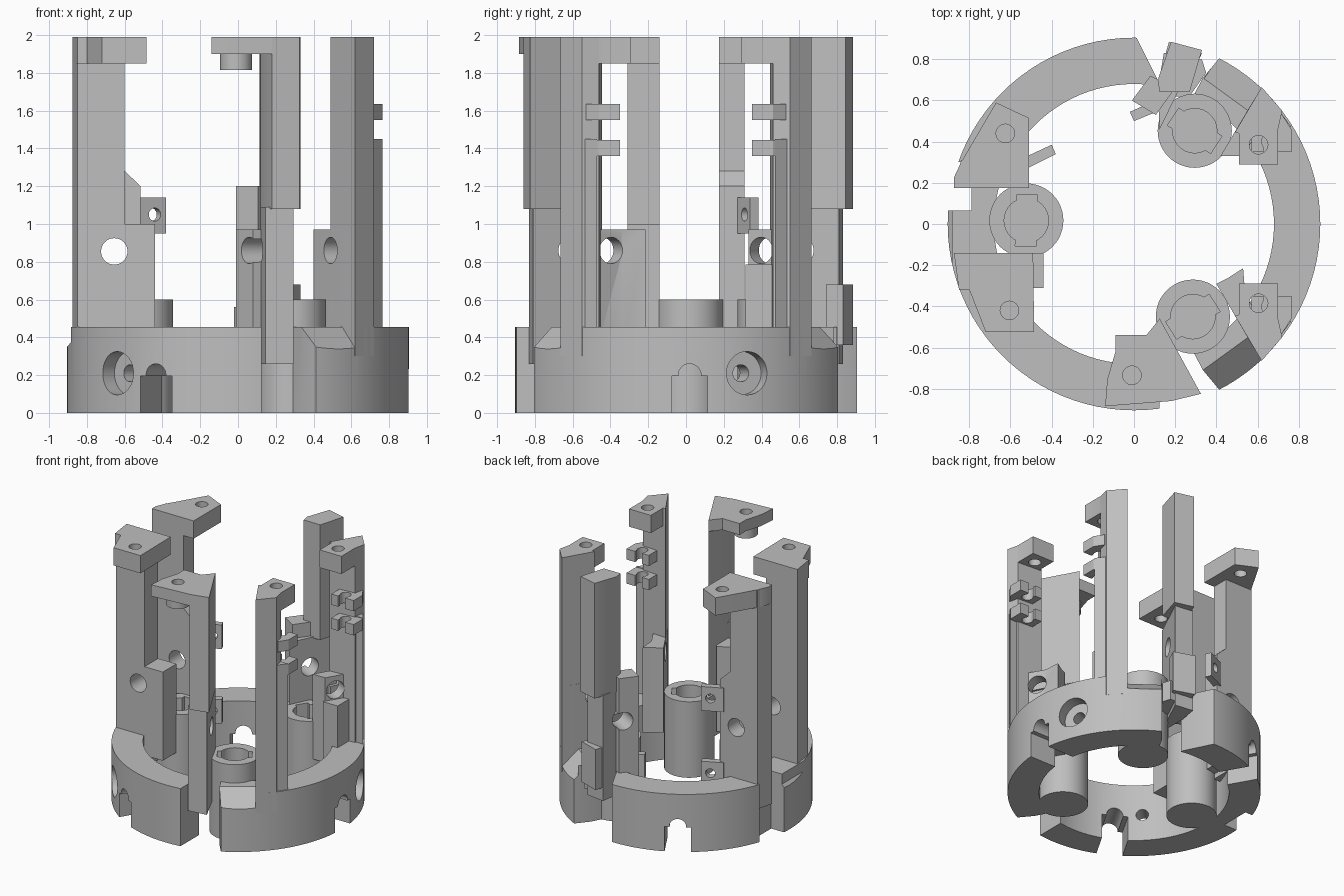
import bpy, bmesh, math
from mathutils import Matrix, Vector

if "Cube" in bpy.data.objects:
    bpy.data.objects.remove(bpy.data.objects["Cube"])

grey = bpy.data.materials.new("matte grey")
grey.use_nodes = True
grey.diffuse_color = (0.52, 0.52, 0.52, 1)
grey.node_tree.nodes["Principled BSDF"].inputs["Base Color"].default_value = (0.52, 0.52, 0.52, 1)

RING_TOP, TOP, CAP = 0.455, 1.99, 1.85


def finish(name, bm):
    bmesh.ops.recalc_face_normals(bm, faces=bm.faces)
    mesh = bpy.data.meshes.new(name)
    bm.to_mesh(mesh)
    bm.free()
    mesh.materials.append(grey)
    obj = bpy.data.objects.new(name, mesh)
    bpy.context.collection.objects.link(obj)
    return obj


def prism(name, pts, lo, hi, axis="Z", turn=0):
    """Extrude an outline along z, or an x-z outline along y, then turn about z."""
    bm = bmesh.new()
    place = (lambda a, b, h: (a, b, h)) if axis == "Z" else (lambda a, b, h: (a, h, b))
    face = bm.faces.new([bm.verts.new(place(a, b, lo)) for a, b in pts])
    out = bmesh.ops.extrude_face_region(bm, geom=[face])
    moved = [v for v in out["geom"] if isinstance(v, bmesh.types.BMVert)]
    bmesh.ops.translate(bm, verts=moved, vec=Vector(place(0, 0, hi - lo)))
    bmesh.ops.rotate(bm, verts=bm.verts, matrix=Matrix.Rotation(math.radians(turn), 3, "Z"))
    return finish(name, bm)


def box(name, x0, x1, y0, y1, z0, z1, turn=0):
    return prism(name, [(x0, y0), (x1, y0), (x1, y1), (x0, y1)], z0, z1, turn=turn)


def rod(name, centre, r, length, direction=(0, 0, 1), sides=32):
    bm = bmesh.new()
    spin = Vector(direction).to_track_quat("Z", "Y").to_matrix().to_4x4()
    bmesh.ops.create_cone(bm, cap_ends=True, segments=sides, radius1=r, radius2=r,
                          depth=length, matrix=Matrix.Translation(centre) @ spin)
    return finish(name, bm)


def cut(targets, *cutters):
    for cutter in cutters:
        for target in targets:
            mod = target.modifiers.new("cut", "BOOLEAN")
            mod.operation, mod.solver, mod.object = "DIFFERENCE", "EXACT", cutter
            bpy.context.view_layer.objects.active = target
            bpy.ops.object.modifier_apply(modifier=mod.name)
        bpy.data.objects.remove(cutter)


def flip(pts, side):
    return [(x, y * side) for x, y in pts]


def polar(r, deg, z):
    a = math.radians(deg)
    return Vector((r * math.cos(a), r * math.sin(a), z))


# Base ring with its bore
ring = rod("base_ring", (0, 0, RING_TOP / 2), 0.905, RING_TOP, sides=96)
cut([ring], rod("bore", (0, 0, 0.2), 0.68, 1, sides=96))

# Cable notches under the ring, each with a round hole
for deg in (0, 120, 240):
    cut([ring], box("notch", 0.5, 1, -0.075, 0.115, -0.1, 0.195, turn=deg),
        rod("notch_hole", polar(0.8, deg + 1.4, 0.2), 0.06, 0.5, polar(1, deg, 0)))

# Counterbored screw holes
for deg in (21, 225):
    cut([ring], rod("counterbore", polar(0.91, deg, 0.21), 0.115, 0.2, polar(1, deg, 0)),
        rod("screw_hole", polar(0.8, deg, 0.21), 0.045, 0.5, polar(1, deg, 0)))

# Slots, sloped shoulders and the left edge chamfer in the ring
gap_end = [(0.53, 0.95), (0.41, 0.8), (0.335, 0.71), (0.25, 0.55)]
slope = [(0.77, 0.456), (0.95, 0.3), (0.95, 0.6), (0.77, 0.6)]
for side, gap_start in ((-1, [(0.125, 0.5), (0.125, 0.95)]), (1, [(0.13, 0.5), (0.12, 0.69), (-0.01, 0.95)])):
    cut([ring], prism("slot", flip(gap_start + gap_end, side), -0.1, 0.6),
        prism("shoulder", slope, -0.15, 0.14, axis="Y", turn=54 * side))
cut([ring], box("left_slot", -1, -0.79, 0.065, 0.3, -0.1, 0.6),
    prism("left_chamfer", [(-0.883, 0.5), (-0.883, 0.375), (-0.95, 0.3), (-0.95, 0.5)], -0.25, 0.3, axis="Y"))

# Keyed cups, the key slot lying across the radius
for name, x, y in (("left_cup", -0.523, 0.017), ("back_cup", 0.295, 0.453), ("front_cup", 0.286, -0.45)):
    cup = rod(name, (x, y, 0.3), 0.18, 0.6, sides=48)
    r = math.hypot(x, y)
    cut([cup], rod("cup_bore", (x, y, 0.4), 0.108, 0.6),
        box("key", r - 0.05, r + 0.05, -0.125, 0.125, 0.1, 0.7, turn=math.degrees(math.atan2(y, x))))

# Left pair of pillars
left_parts = [
    prism("left_pillar_front", [(-0.875, -0.14), (-0.6, -0.14), (-0.6, -0.31), (-0.85, -0.31)], 0.2, TOP),
    prism("left_pillar_back", [(-0.875, 0.175), (-0.6, 0.175), (-0.6, 0.31), (-0.84, 0.31)], 0.26, TOP),
    box("left_block_front", -0.62, -0.44, -0.31, -0.14, 0.3, 1.0),
    prism("left_block_back", [(-0.62, 0.3), (-0.515, 0.3), (-0.515, 1.2), (-0.6, 1.28), (-0.62, 1.28)],
          0.175, 0.31, axis="Y"),
]
cut(left_parts, rod("cross_hole", (-0.655, 0, 0.855), 0.07, 1.2, (0, 1, 0)))
front_cap = prism("left_cap_front", [(-0.875, -0.14), (-0.49, -0.14), (-0.485, -0.525), (-0.72, -0.525),
                                     (-0.8, -0.32), (-0.85, -0.32)], CAP, TOP)
cut([front_cap], rod("hole", (-0.605, -0.42, 1.9), 0.045, 1))
back_cap = prism("left_cap_back", [(-0.875, 0.175), (-0.51, 0.175), (-0.51, 0.515), (-0.67, 0.59),
                                   (-0.84, 0.3), (-0.875, 0.225)], CAP, TOP)
cut([back_cap], rod("hole", (-0.625, 0.44, 1.9), 0.045, 1))

# Front and back pillar pairs, mirrored
plate_low = [(0.295, -0.81), (0.145, -0.83), (0.12, -0.68), (0.12, -0.55), (0.125, -0.46)]
inner_block = [(0.106, -0.53), (-0.01, -0.6), (0.08, -0.72), (0.2, -0.66)]
post = [(0.49, -0.445), (0.62, -0.665), (0.72, -0.55), (0.7, -0.46)]
rib = [(0.66, -0.47), (0.765, -0.47), (0.68, -0.585), (0.62, -0.6)]
post_cap = [(0.51, -0.29), (0.7, -0.29), (0.7, -0.46), (0.72, -0.55), (0.62, -0.665), (0.49, -0.445),
            (0.51, -0.44)]
bracket_end = {1: [(0.4, -0.29), (0.46, -0.26), (0.53, -0.215), (0.54, -0.34)],
               -1: [(0.42, -0.33), (0.53, -0.33)]}
for name, side in (("front", 1), ("back", -1)):
    parts = [
        prism(name + "_plate_lower", flip(plate_low, side), 0.26, 1.09),
        prism(name + "_plate_block", flip(inner_block, side), 0.3, 1.2 if side < 0 else 0.97),
        prism(name + "_post", flip(post, side), 0.3, TOP),
        prism(name + "_post_rib", flip(rib, side), 0.345, 1.45),
        prism(name + "_post_bracket",
              flip(bracket_end[side] + [(0.62, -0.48), (0.6, -0.63), (0.57, -0.583)], side), 0.3, 0.97),
    ]
    cut(parts, rod("cross_hole", (0.285, -0.563 * side, 0.86), 0.07, 1.2, (0.866, 0.5 * side, 0)))
    cap = prism(name + "_post_cap", flip(post_cap, side), CAP, TOP)
    cut([cap], rod("hole", (0.605, -0.385 * side, 1.9), 0.045, 1))
    # Hooked clips on the post
    for z in (1.36, 1.55):
        clip = prism(name + "_clip", flip([(0.57, -0.35), (0.765, -0.35), (0.765, -0.46), (0.72, -0.53),
                                           (0.57, -0.53)], side), z, z + 0.085)
        cut([clip], rod("clip_hole", (0.66, -0.4 * side, z), 0.04, 1),
            prism("clip_mouth", flip([(0.63, -0.3), (0.69, -0.3), (0.69, -0.4), (0.63, -0.4)], side), 1, 2))
box("back_bracket_step", 0.52, 0.65, 0.315, 0.48, 0.3, 0.785)

# Upper plates of the front and back pairs
prism("front_plate_upper", [(0.325, -0.825), (0.18, -0.86), (0.12, -0.68), (0.12, -0.55), (0.125, -0.46)],
      1.08, TOP)
prism("back_plate_upper", [(0.33, 0.845), (0.18, 0.885), (0.115, 0.7), (0.125, 0.64), (0.27, 0.64)], 1.08, TOP)
prism("back_foot", [(0.33, 0.83), (0.17, 0.885), (0.14, 0.78), (0.29, 0.74)], 0.36, 0.68)
prism("back_web", [(0.2, 0.62), (0.27, 0.62), (0.35, 0.735), (0.33, 0.8), (0.2, 0.8)], 0.3, RING_TOP)

# Front cap with its boss
cap = prism("front_cap", [(0.125, -0.46), (0.325, -0.825), (0.18, -0.86), (-0.14, -0.885), (-0.13, -0.755),
                          (-0.09, -0.62), (-0.09, -0.54), (0.06, -0.54)], 1.9, TOP)
boss = rod("front_cap_boss", (-0.01, -0.735, 1.86), 0.085, 0.09)
cut([cap, boss], rod("hole", (-0.01, -0.735, 1.9), 0.045, 1))

# Small pierced tabs
left_tab = [(-0.53, 0.265), (-0.38, 0.34), (-0.4, 0.385), (-0.55, 0.315)]
back_tab = [(-0.02, 0.545), (0, 0.5), (0.17, 0.57), (0.15, 0.62)]
for name, pts, z, c in (("left_tab_upper", left_tab, 0.95, (-0.45, 0.33)),
                        ("left_tab_lower", left_tab, 0.36, (-0.45, 0.33)),
                        ("back_tab", back_tab, 0.37, (0.06, 0.56))):
    tab = prism(name, pts, z, z + 0.19)
    cut([tab], rod("tab_hole", (*c, z + 0.1), 0.035, 0.3, (-0.42, 0.91, 0)))

# Smooth the round surfaces and keep the edges sharp
bpy.ops.object.select_all(action="DESELECT")
for obj in bpy.context.collection.objects:
    if obj.type == "MESH":
        obj.select_set(True)
        bpy.context.view_layer.objects.active = obj
bpy.ops.object.shade_smooth_by_angle(angle=math.radians(30))
